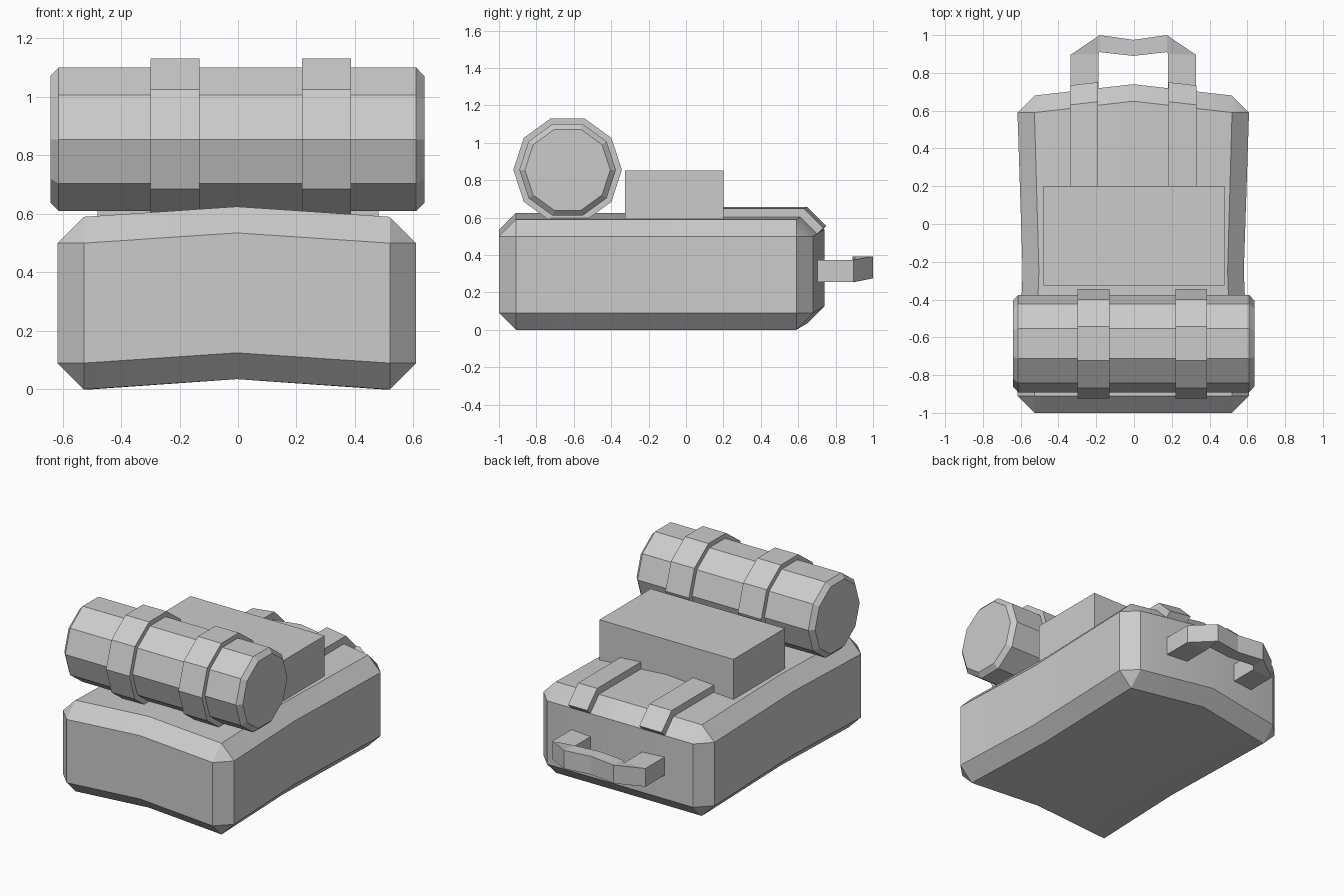
import bpy, bmesh, math
from mathutils import Vector

cube = bpy.data.objects.get("Cube")
if cube:
    bpy.data.objects.remove(cube, do_unlink=True)

GREY = (0.6, 0.6, 0.6, 1)
mat = bpy.data.materials.new("plain grey")
mat.use_nodes = True
mat.diffuse_color = GREY
mat.node_tree.nodes["Principled BSDF"].inputs["Base Color"].default_value = GREY

MID = -0.004          # centre line of the pack in x
HALF_X, BACK, TOP, CHAMFER = 0.613, 0.68, 0.59, 0.09
FLAT_X = HALF_X - CHAMFER


def finish(name, bm):
    """Turn a bmesh into a named object with the shared material."""
    bmesh.ops.recalc_face_normals(bm, faces=bm.faces)
    mesh = bpy.data.meshes.new(name)
    bm.to_mesh(mesh)
    bm.free()
    mesh.materials.append(mat)
    obj = bpy.data.objects.new(name, mesh)
    bpy.context.collection.objects.link(obj)
    return obj


def loft(name, rings, shape=None):
    """Join equal-sized rings of points into a closed solid."""
    bm = bmesh.new()
    loops = [[bm.verts.new(p) for p in ring] for ring in rings]
    for a, b in zip(loops, loops[1:]):
        n = len(a)
        for i in range(n):
            j = (i + 1) % n
            bm.faces.new((a[i], a[j], b[j], b[i]))
    bm.faces.new(loops[0])
    bm.faces.new(loops[-1])
    if shape:
        for v in bm.verts:
            shape(v)
    return finish(name, bm)


def arch(v):
    """Lift the centre line and bow the back outward."""
    t = max(0, 1 - abs(v.co.x) / FLAT_X)
    v.co.z += 0.035 * t
    if v.co.y > 0.5:
        v.co.y += 0.06 * t
    v.co.x += MID


# Bag body: chamfered box, creased along the middle and pinched at the waist
WAIST = -0.25
bm = bmesh.new()
bmesh.ops.create_cube(bm, size=1)
for v in bm.verts:
    v.co = Vector((v.co.x * 2 * HALF_X,
                   BACK if v.co.y > 0 else -1,
                   TOP if v.co.z > 0 else 0))
bmesh.ops.bevel(bm, geom=bm.edges[:], offset=CHAMFER, segments=1, affect='EDGES')
for point, normal in (((0, 0, 0), (1, 0, 0)), ((0, WAIST, 0), (0, 1, 0))):
    bmesh.ops.bisect_plane(bm, geom=bm.verts[:] + bm.edges[:] + bm.faces[:],
                           plane_co=point, plane_no=normal)
for v in bm.verts:
    at_waist = abs(v.co.y - WAIST) < 0.01
    arch(v)
    if at_waist:
        v.co.x = MID + (v.co.x - MID) * 0.955
body = finish("bag_body", bm)
bpy.ops.object.select_all(action='DESELECT')
body.select_set(True)
bpy.context.view_layer.objects.active = body
bpy.ops.object.shade_smooth_by_angle(angle=math.radians(30))


# Rolled mat across the top, with two bands
def ring(x, r):
    return [(x, -0.633 + r * math.cos(k * math.tau / 10),
             0.855 + r * math.sin(k * math.tau / 10)) for k in range(10)]


loft("rolled_mat", [ring(-0.641, 0.228), ring(-0.613, 0.258),
                    ring(0.609, 0.258), ring(0.637, 0.228)])
for side, x in (("right", -0.215), ("left", 0.303)):
    loft(side + "_mat_band", [ring(x - 0.084, 0.29), ring(x + 0.084, 0.29)])

# Box pocket
loft("box_pocket", [[(x, y, z) for x, y in ((-0.48, -0.325), (0.48, -0.325),
                                            (0.48, 0.2), (-0.48, 0.2))]
                    for z in (0.588, 0.852)])

# Flat straps running over the back edge
strap = [(0.15, 0.58), (0.15, 0.635), (0.609, 0.635),
         (0.712, 0.532), (0.675, 0.495), (0.585, 0.58)]
for side, s in (("right", -1), ("left", 1)):
    loft(side + "_strap", [[(s * x, y, z) for y, z in strap]
                           for x in (0.187, 0.335)], arch)

# Carry handle: outer and inner path points, mirrored across the middle
half = [((0.333, 0.68), (0.185, 0.68)), ((0.333, 0.895), (0.185, 0.9)),
        ((0.178, 1.0), (0.178, 0.91))]
path = half + [((0, 0.975), (0, 0.89))]
path += [((-a[0], a[1]), (-b[0], b[1])) for a, b in reversed(half)]


def handle_ring(outer, inner):
    lift = 0.02 if outer[1] > 0.95 else 0
    return [(MID + x, y, z + lift) for (x, y), z in
            ((outer, 0.255), (outer, 0.373), (inner, 0.373), (inner, 0.255))]


loft("carry_handle", [handle_ring(a, b) for a, b in path])
